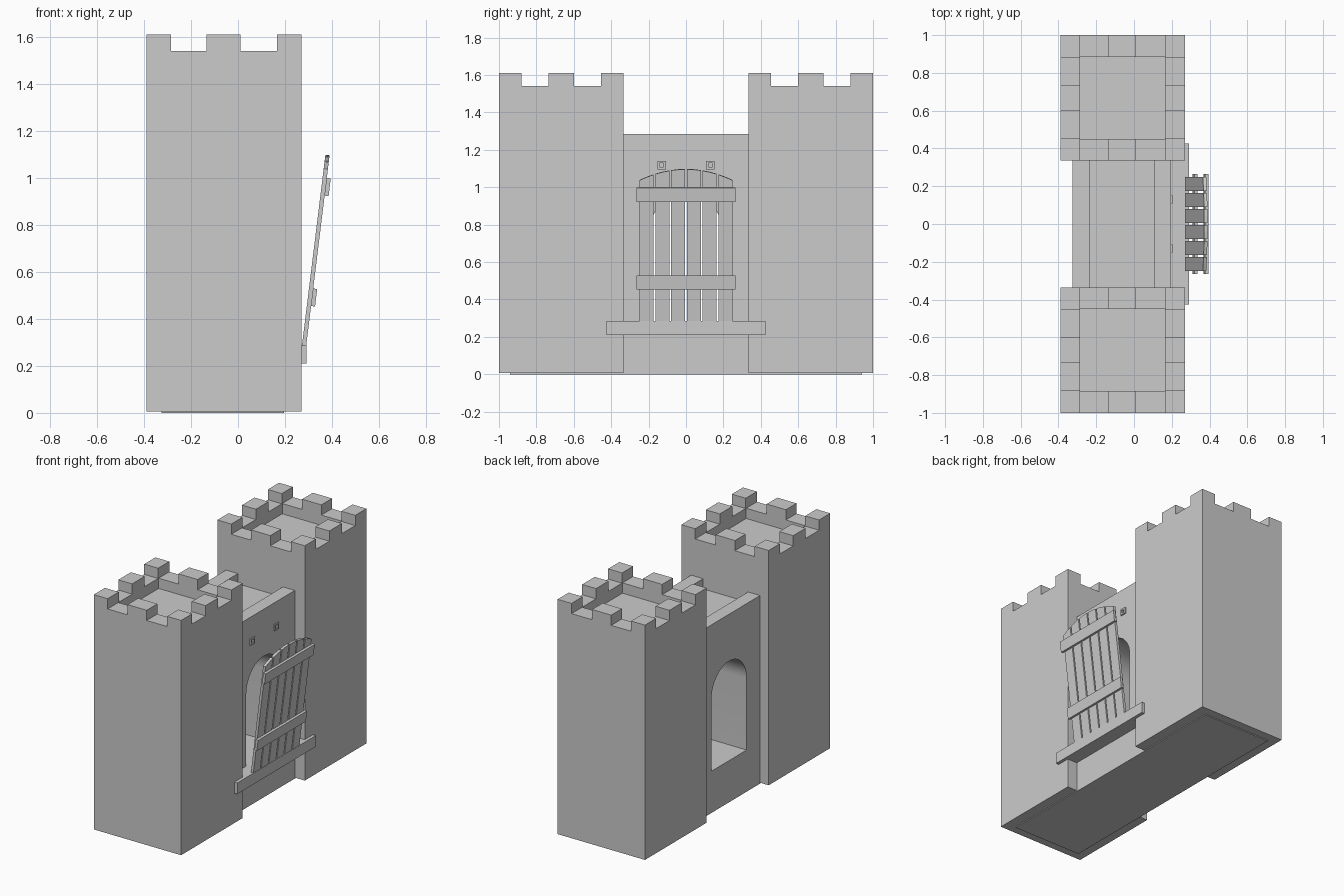
import bpy, bmesh, math
from mathutils import Matrix, Vector

if "Cube" in bpy.data.objects:
    bpy.data.objects.remove(bpy.data.objects["Cube"])


def make(name, bm):
    bmesh.ops.recalc_face_normals(bm, faces=bm.faces)
    me = bpy.data.meshes.new(name)
    bm.to_mesh(me)
    bm.free()
    ob = bpy.data.objects.new(name, me)
    bpy.context.collection.objects.link(ob)
    return ob


def box(name, x, y, z):
    bm = bmesh.new()
    bmesh.ops.create_cube(bm, size=1)
    for v in bm.verts:
        v.co = Vector([(r[0] + r[1]) / 2 + c * (r[1] - r[0]) for c, r in zip(v.co, (x, y, z))])
    return make(name, bm)


def prism(name, points, offset):
    bm = bmesh.new()
    f = bm.faces.new([bm.verts.new(p) for p in points])
    ext = bmesh.ops.extrude_face_region(bm, geom=[f])["geom"]
    bmesh.ops.translate(bm, vec=offset, verts=[g for g in ext if isinstance(g, bmesh.types.BMVert)])
    return make(name, bm)


def cut(ob, cutters):
    for c in cutters:
        m = ob.modifiers.new("cut", "BOOLEAN")
        m.operation, m.solver, m.object = "DIFFERENCE", "EXACT", c
    bpy.context.view_layer.update()
    me = bpy.data.meshes.new_from_object(ob.evaluated_get(bpy.context.evaluated_depsgraph_get()))
    ob.modifiers.clear()
    ob.data = me
    for c in cutters:
        bpy.data.objects.remove(c)


# Towers: sunken roof and crenels cut through the parapet
for side, s in (("left", -1), ("right", 1)):
    cy = s * 0.6675
    tower = box("tower_" + side, (-0.39, 0.27), (cy - 0.3325, cy + 0.3325), (0.006, 1.61))
    cutters = [box("roof_cut", (-0.285, 0.165), (cy - 0.2175, cy + 0.2175), (1.47, 1.8))]
    for a, b in ((-0.285, -0.135), (0.01, 0.165)):
        cutters.append(box("crenel_cut", (a, b), (cy - 0.5, cy + 0.5), (1.54, 1.8)))
    for a, b in ((-0.2125, -0.0675), (0.0675, 0.2125)):
        cutters.append(box("crenel_cut", (-0.6, 0.6), (cy + a, cy + b), (1.54, 1.8)))
    cut(tower, cutters)

# Gate wall with a sunken walkway and an arched passage
F = 0.195
section = [(-0.325, 0), (F, 0), (F, 1.285), (0.105, 1.285), (0.105, 1.215),
           (-0.235, 1.215), (-0.235, 1.285), (-0.325, 1.285)]
wall = prism("gate_wall", [(x, -0.94, z) for x, z in section], (0, 1.88, 0))
R, N = 0.19, 24
arch = [(-0.6, -R, 0.285), (-0.6, R, 0.285)]
arch += [(-0.6, R * math.cos(math.pi * i / N), 0.775 + R * math.sin(math.pi * i / N)) for i in range(N + 1)]
cut(wall, [prism("arch_cut", arch, (1.2, 0, 0))])
bpy.context.view_layer.objects.active = wall
wall.select_set(True)
bpy.ops.object.shade_smooth_by_angle(angle=math.radians(30))

# Square chain-hole frames above the arch
for s in (-1, 1):
    y, z, r, h = s * 0.13, 1.118, 0.022, 0.011
    frame = box("chain_frame", (F - 0.01, F + 0.009), (y - r, y + r), (z - r, z + r))
    cut(frame, [box("hole_cut", (F - 0.1, F + 0.1), (y - h, y + h), (z - h, z + h))])
    cut(wall, [box("hole_cut", (F - 0.04, F + 0.1), (y - h, y + h), (z - h, z + h))])

# Threshold ledge and hinge beam
box("threshold", (F - 0.02, 0.272), (-0.335, 0.335), (0.21, 0.285))
box("hinge_beam", (0.27, 0.292), (-0.425, 0.425), (0.21, 0.286))

# Tilted drawbridge: local x is thickness, z runs up the door
tilt = Matrix.Translation((0.272, 0, 0.286)) @ Matrix.Rotation(math.radians(7), 4, "Y")
for i in range(6):
    yc = (i - 2.5) * 0.0845
    ys = [yc + 0.0375 * k for k in (-1, 0, 1)]
    pts = [(0, ys[0], 0), (0, ys[2], 0)]
    pts += [(0, y, 0.818 - 0.06 * (y / 0.25) ** 2) for y in reversed(ys)]
    prism("door_plank", pts, (0.018, 0, 0)).data.transform(tilt)
for z in (0.172, 0.645):
    box("door_batten", (0.017, 0.035), (-0.265, 0.265), (z, z + 0.075)).data.transform(tilt)
